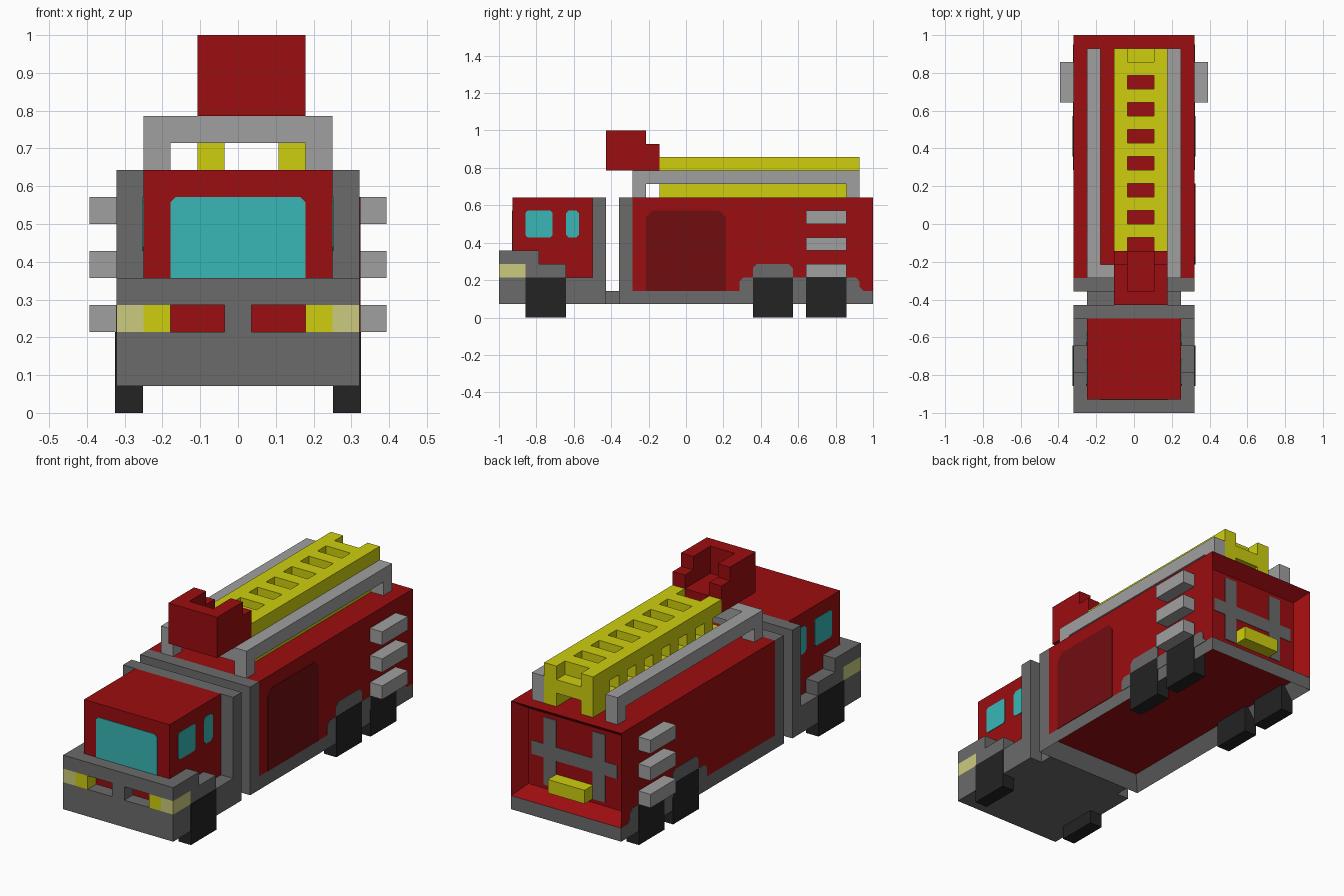
import bpy, bmesh
from mathutils import Matrix, Vector

if "Cube" in bpy.data.objects:
    bpy.data.objects.remove(bpy.data.objects["Cube"])

U = 1 / 14  # one block of the model's grid; all sizes below are in blocks


def material(name, r, g, b):
    m = bpy.data.materials.new(name)
    m.diffuse_color = (r, g, b, 1)
    m.use_nodes = True
    m.node_tree.nodes["Principled BSDF"].inputs["Base Color"].default_value = m.diffuse_color
    return m


RED = material("red", 0.33, 0.004, 0.005)
DARK_RED = material("dark red", 0.165, 0.004, 0.005)
GREY = material("dark grey", 0.145, 0.145, 0.145)
LIGHT = material("light grey", 0.35, 0.35, 0.35)
BLACK = material("black", 0.017, 0.017, 0.017)
YELLOW = material("yellow", 0.62, 0.62, 0.005)
PALE = material("pale yellow", 0.6, 0.6, 0.21)
TEAL = material("teal glass", 0.04, 0.47, 0.47)


def finish(name, bm, *mats):
    bmesh.ops.recalc_face_normals(bm, faces=bm.faces)
    bmesh.ops.scale(bm, vec=(U, U, U), verts=bm.verts)
    me = bpy.data.meshes.new(name)
    bm.to_mesh(me)
    bm.free()
    for m in mats:
        me.materials.append(m)
    ob = bpy.data.objects.new(name, me)
    bpy.context.collection.objects.link(ob)
    return ob


def add_box(bm, x0, x1, y0, y1, z0, z1):
    mat = Matrix.Translation(((x0 + x1) / 2, (y0 + y1) / 2, (z0 + z1) / 2)) \
        @ Matrix.Diagonal((x1 - x0, y1 - y0, z1 - z0, 1))
    bmesh.ops.create_cube(bm, size=1, matrix=mat)


def boxes(name, mat, *dims):
    bm = bmesh.new()
    for d in dims:
        add_box(bm, *d)
    return finish(name, bm, mat)


def recessed_box(name, dims, direction, depth, mats):
    """Box with one side inset by a block and pushed inwards; mats[1] colours its floor."""
    bm = bmesh.new()
    add_box(bm, *dims)
    d = Vector(direction)
    face = next(f for f in bm.faces if f.normal.dot(d) > 0.9)
    bmesh.ops.inset_region(bm, faces=[face], thickness=1)
    bmesh.ops.translate(bm, vec=-d * depth, verts=face.verts)
    face.material_index = 1
    return finish(name, bm, *mats)


def plate(name, mat, outline, axis, at, out, thick=0.04):
    """Thin flat panel: outline is (horizontal, z) points, lying at x or y = at."""
    bm = bmesh.new()
    place = (lambda h, z: (at, h, z)) if axis == "x" else (lambda h, z: (h, at, z))
    f = bm.faces.new([bm.verts.new(place(h, z)) for h, z in outline])
    ext = bmesh.ops.extrude_face_region(bm, geom=[f])["geom"]
    off = Vector((out * thick, 0, 0) if axis == "x" else (0, out * thick, 0))
    bmesh.ops.translate(bm, vec=off, verts=[v for v in ext if isinstance(v, bmesh.types.BMVert)])
    return finish(name, bm, mat)


def rect(h0, h1, z0, z1, top=0.0, bottom=0.0):
    """Rectangle with cut corners at the top and bottom."""
    pts = [(h0, z0 + bottom), (h0, z1 - top), (h0 + top, z1), (h1 - top, z1),
           (h1, z1 - top), (h1, z0 + bottom), (h1 - bottom, z0), (h0 + bottom, z0)]
    return list(dict.fromkeys(pts))


# Cab and its stepped grey lower body with a recessed grille
boxes("cab", RED, (-3.5, 3.5, -13, -7, 2.5, 9))
boxes("cab_base", GREY,
      (-4.5, 4.5, -14, -6, 1, 3),
      (-4.5, 4.5, -12, -9, 3, 4),
      (-4.5, 4.5, -14, -11, 4, 5),
      (-0.5, 0.5, -14, -13, 3, 4))
boxes("cab_back_panel", GREY, (-4.5, 4.5, -7, -6, 3, 9))
boxes("cab_connector", GREY, (-3.5, 3.5, -6, -5, 1, 2))

# Headlights
for s, side in ((-1, "left"), (1, "right")):
    a, b = sorted((s * 2.5, s * 3.5))
    boxes(side + "_headlight", YELLOW, (a, b, -14, -13, 3, 4))
    a, b = sorted((s * 3.5, s * 4.5))
    boxes(side + "_corner_lamp", PALE, (a, b, -14, -12, 3, 4))

# Windows
plate("windshield", TEAL, rect(-2.5, 2.5, 5, 8, top=0.2), "y", -13, -1)
for s, side in ((-1, "left"), (1, "right")):
    plate(side + "_front_window", TEAL, rect(-12, -10, 6, 8, 0.15, 0.15), "x", s * 3.5, s)
    plate(side + "_rear_window", TEAL, rect(-9, -8, 6, 8, 0.2, 0.2), "x", s * 3.5, s)

# Rear body with recessed back, on a chassis with a hollow underside
recessed_box("rear_body", (-4.5, 4.5, -4, 14, 2, 9), (0, 1, 0), 1, (RED, RED))
recessed_box("rear_chassis", (-4.5, 4.5, -5, 14, 1, 2), (0, 0, -1), 0.97, (GREY, RED))
boxes("body_front_panel", GREY, (-4.5, 4.5, -5, -4, 2, 9))
plate("side_door", DARK_RED, rect(-3, 3, 2, 8, top=0.5), "x", 4.5, 1)

# Back panel details and step
plate("back_crossbar", GREY, rect(-3.5, 3.5, 5, 6), "y", 13, 1)
for s, side in ((-1, "left"), (1, "right")):
    plate(side + "_back_bar", GREY, rect(s * 2 - 0.5, s * 2 + 0.5, 3, 8), "y", 13, 1, 0.06)
boxes("back_step", YELLOW, (-1.5, 1.5, 13, 14, 3, 4))

# Wheels, wheel arches and side vents
arch = [(4, 2), (4, 2.7), (4.3, 3), (5, 3), (5, 3.7), (5.3, 4), (7.7, 4), (8, 3.7), (8, 3),
        (9, 3), (9, 4), (12, 4), (12, 3), (12.7, 3), (13, 2.7), (13, 2.3), (13.3, 2)]
for s, side in ((-1, "left"), (1, "right")):
    plate(side + "_wheel_arch", GREY, arch, "x", s * 4.5, s, 0.03)
    a, b = sorted((s * 3.52, s * 4.55))
    for y, spot in ((-12, "front"), (5, "middle"), (9, "rear")):
        boxes(side + "_" + spot + "_wheel", BLACK, (a, b, y, y + 3, 0, 3))
    a, b = sorted((s * 4.5, s * 5.5))
    boxes(side + "_vents", LIGHT, *[(a, b, 9, 12, z, z + 1) for z in (3, 5, 7)])

# Roof rails joined by a crossbar at the front
rails = [(-2.5, 2.5, -4, -3, 10, 11)]
for x in (-3.5, 2.5):
    rails += [(x, x + 1, -4, 13, 10, 11), (x, x + 1, -4, -3, 9, 10), (x, x + 1, 12, 13, 9, 10)]
boxes("roof_rails", LIGHT, *rails)

# Ladder: two open-sided beams with rungs between them
ladder = []
for x in (-1.5, 1.5):
    ladder += [(x, x + 1, -2, 13, 9, 10), (x, x + 1, -2, 13, 11, 12), (x, x + 1, 12, 13, 10, 11)]
    ladder += [(x, x + 1, y, y + 1, 10, 11) for y in range(-1, 12, 2)]
ladder += [(-0.5, 1.5, y, y + 1, 10, 12) for y in range(-1, 12, 2)]
ladder.append((-0.5, 1.5, 12, 13, 10, 11))
boxes("ladder", YELLOW, *ladder)

# Basket at the end of the ladder, open towards the back
basket = [(-1.5, 2.5, -6, -2, 11, 12), (-1.5, 2.5, -6, -5, 12, 14)]
for x in (-1.5, 1.5):
    basket += [(x, x + 1, -5, -3, 12, 14), (x, x + 1, -3, -2, 12, 13)]
boxes("ladder_basket", RED, *basket)
